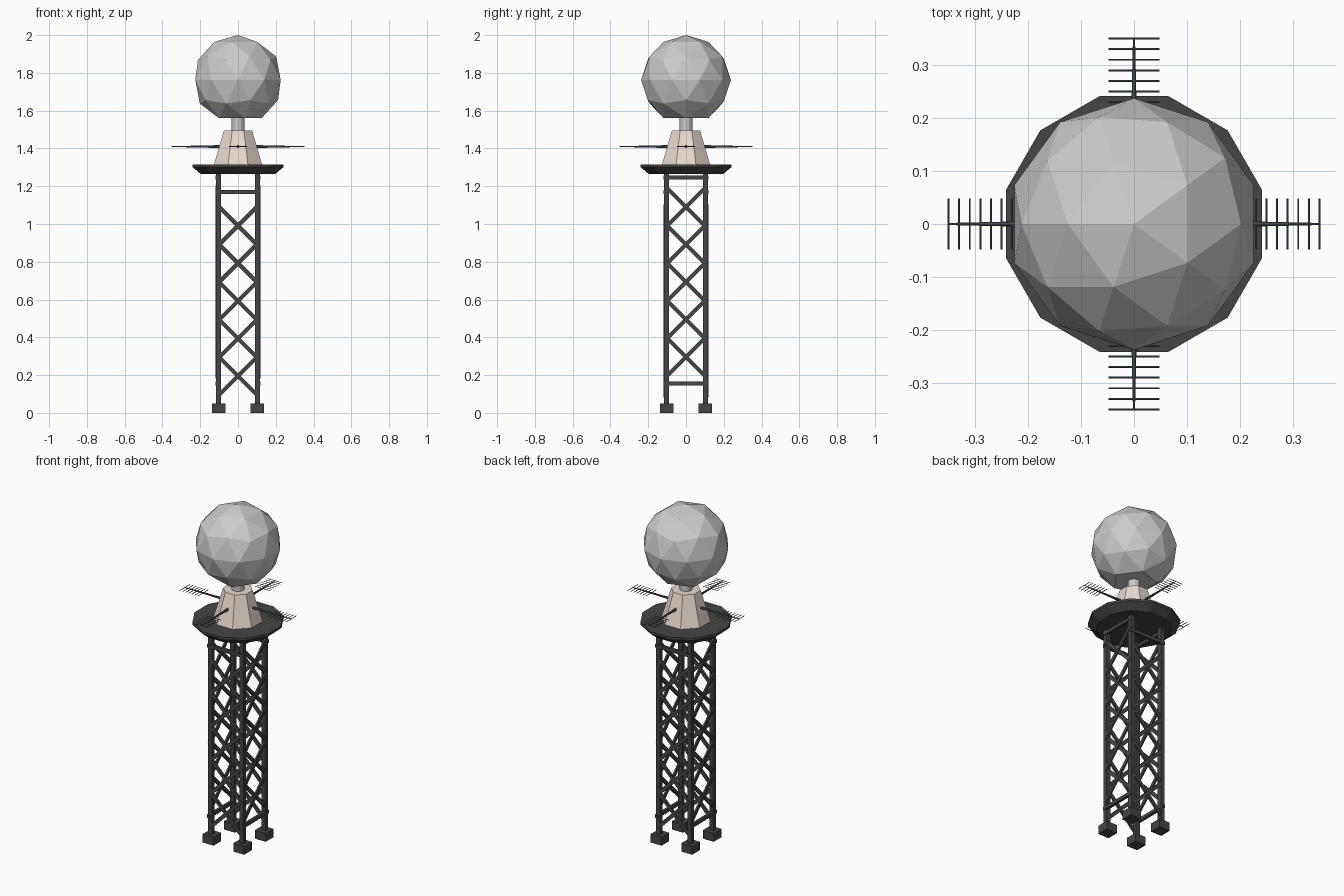
import bpy, bmesh
from math import pi, radians, cos, hypot, atan2
from mathutils import Matrix, Vector

if "Cube" in bpy.data.objects:
    bpy.data.objects.remove(bpy.data.objects["Cube"])


def material(name, rgb):
    m = bpy.data.materials.new(name)
    m.diffuse_color = (*rgb, 1)
    m.use_nodes = True
    m.node_tree.nodes["Principled BSDF"].inputs["Base Color"].default_value = m.diffuse_color
    return m


DARK = material("dark_steel", (0.06, 0.06, 0.06))
BEIGE = material("beige_paint", (0.8, 0.7, 0.63))
STEEL = material("antenna_steel", (0.10, 0.11, 0.13))


def finish(name, bm, mat=None):
    me = bpy.data.meshes.new(name)
    bm.to_mesh(me)
    bm.free()
    ob = bpy.data.objects.new(name, me)
    bpy.context.collection.objects.link(ob)
    if mat:
        me.materials.append(mat)
    return ob


def box(bm, centre, size, m=Matrix(), tilt=0):
    """Box of a size, tilted about y, then moved into the frame m."""
    mat = m @ Matrix.Translation(centre) @ Matrix.Rotation(tilt, 4, 'Y') @ Matrix.Diagonal((*size, 1))
    bmesh.ops.create_cube(bm, size=1, matrix=mat)


def frustum(bm, sides, r1, r2, z0, z1, m=Matrix(), turn=0):
    mat = m @ Matrix.Translation((0, 0, (z0 + z1) / 2)) @ Matrix.Rotation(turn, 4, 'Z')
    bmesh.ops.create_cone(bm, cap_ends=True, segments=sides, radius1=r1, radius2=r2,
                          depth=z1 - z0, matrix=mat)


def turn_z(k):
    return Matrix.Rotation(k * pi / 2, 4, 'Z')


# Legs and foot blocks
legs, feet = bmesh.new(), bmesh.new()
for sx in (-1, 1):
    for sy in (-1, 1):
        box(legs, (sx * 0.104, sy * 0.104, 0.655), (0.026, 0.026, 1.23))
        box(feet, (sx * 0.101, sy * 0.101, 0.025), (0.072, 0.072, 0.05))
finish("tower_legs", legs, DARK)
finish("foot_blocks", feet, DARK)

# Cross bracing: five bays per face, side faces start one half bay higher
for k, name in enumerate(("front", "right", "back", "left")):
    bm = bmesh.new()
    first = 0.195 if k % 2 == 0 else 0.295
    for i in range(5):
        z = first + i * 0.199
        for s in (-1, 1):
            box(bm, (0, -0.112 + s * 0.003, z), (0.30, 0.010, 0.021), turn_z(k), s * pi / 4)
    for z in ((1.17,) if k % 2 == 0 else (0.155, 1.245)):
        box(bm, (0, -0.112, z), (0.238, 0.016, 0.021), turn_z(k))
    finish(name + "_bracing", bm, DARK)

# Twelve-sided platform with a thin rim and a sloping underside
bm = bmesh.new()
prev = None
for r, z in ((0.205, 1.265), (0.25, 1.302), (0.25, 1.316)):
    ring = [bm.verts.new(Matrix.Rotation(radians(15 + 30 * i), 3, 'Z') @ Vector((r, 0, z)))
            for i in range(12)]
    if prev:
        for i in range(12):
            j = (i + 1) % 12
            bm.faces.new((prev[i], prev[j], ring[j], ring[i]))
    else:
        bm.faces.new(ring[::-1])
    prev = ring
bm.faces.new(prev)
finish("platform", bm, DARK)

# Eight-sided tapered housing and the post above it
bm = bmesh.new()
frustum(bm, 8, 0.127 / cos(pi / 8), 0.075 / cos(pi / 8), 1.314, 1.495, turn=pi / 8)
finish("housing", bm, BEIGE)
bm = bmesh.new()
frustum(bm, 12, 0.034, 0.034, 1.48, 1.60)
finish("dome_post", bm)

# Faceted dome, cut flat at the bottom ring
bm = bmesh.new()
bmesh.ops.create_icosphere(bm, subdivisions=2, radius=0.2375,
                           matrix=Matrix.Translation((0, 0, 1.7625)) @ Matrix.Rotation(pi, 4, 'Z'))
bottom = min(bm.verts, key=lambda v: v.co.z)
bmesh.ops.dissolve_verts(bm, verts=[bottom])
finish("radar_dome", bm)

# Four comb antennas: a tapered boom with thin cross rods
for k, name in enumerate(("right", "back", "left", "front")):
    bm = bmesh.new()
    frame = turn_z(k) @ Matrix.Translation((0, 0, 1.41))
    frustum(bm, 8, 0.008, 0.002, 0.08, 0.351, frame @ Matrix.Rotation(pi / 2, 4, 'Y'))
    for i in range(7):
        rod = frame @ Matrix.Translation((0.23 + 0.02 * i, 0, 0)) @ Matrix.Rotation(pi / 2, 4, 'X')
        frustum(bm, 6, 0.002, 0.002, -0.048, 0.048, rod)
    finish(name + "_antenna", bm, STEEL)
